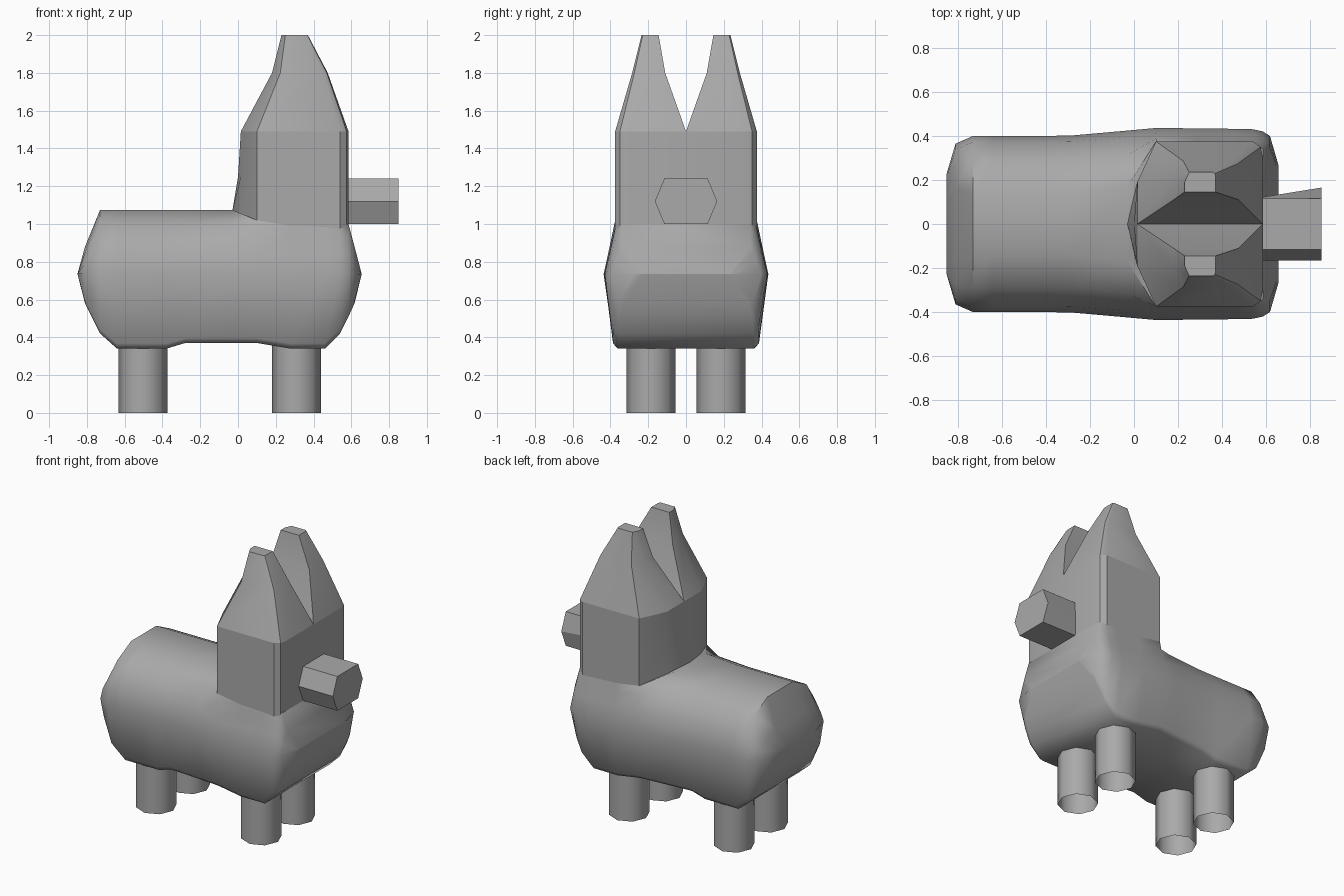
import bpy, bmesh, math

if "Cube" in bpy.data.objects:
    bpy.data.objects.remove(bpy.data.objects["Cube"])

grey = bpy.data.materials.new("plain grey")
grey.use_nodes = True
grey.diffuse_color = (0.4, 0.4, 0.4, 1)
grey.node_tree.nodes["Principled BSDF"].inputs["Base Color"].default_value = grey.diffuse_color


def loft(name, rings, caps=(True, True), angle=35):
    """Skin a list of equally long closed rings of points."""
    bm = bmesh.new()
    loops = [[bm.verts.new(p) for p in ring] for ring in rings]
    n = len(rings[0])
    for a, b in zip(loops, loops[1:]):
        for i in range(n):
            j = (i + 1) % n
            bm.faces.new((a[i], a[j], b[j], b[i]))
    if caps[0]:
        bm.faces.new(loops[0][::-1])
    if caps[1]:
        bm.faces.new(loops[-1])
    bmesh.ops.remove_doubles(bm, verts=bm.verts, dist=0.0005)
    bmesh.ops.recalc_face_normals(bm, faces=bm.faces)
    mesh = bpy.data.meshes.new(name)
    bm.to_mesh(mesh)
    bm.free()
    obj = bpy.data.objects.new(name, mesh)
    bpy.context.collection.objects.link(obj)
    mesh.materials.append(grey)
    bpy.ops.object.select_all(action="DESELECT")
    obj.select_set(True)
    bpy.context.view_layer.objects.active = obj
    bpy.ops.object.shade_smooth_by_angle(angle=math.radians(angle))
    return obj


# Body: cross-sections along x, round on the back and boxy at the chest
MID = 0.735
ROUND = [(0.35, 1), (0.72, 0.78), (0.93, 0.42)]
BOXY = [(0.86, 1), (0.89, 0.78), (0.94, 0.42)]


def body_ring(x, top, bottom, width, box):
    half = []
    for (ry, rz), (by, bz) in zip(ROUND, BOXY):
        half.append((width * (ry + (by - ry) * box), MID + (top - MID) * (rz + (bz - rz) * box)))
    low = MID - bottom
    half += [(width, MID), (width * 0.89, MID - low * 0.93), (width * 0.83, bottom)]
    return [(x, y, z) for y, z in half] + [(x, -y, z) for y, z in reversed(half)]


sections = [  # x, top, bottom, half width, boxiness
    (-0.85, MID, MID, 0.23, 0),
    (-0.81, 0.88, 0.58, 0.365, 0.2),
    (-0.73, 1.075, 0.42, 0.4, 0),
    (-0.64, 1.075, 0.34, 0.4, 0),
    (-0.38, 1.075, 0.34, 0.4, 0),
    (-0.28, 1.075, 0.37, 0.402, 0),
    (-0.03, 1.075, 0.37, 0.424, 0.1),
    (0.1, 1.02, 0.37, 0.436, 1),
    (0.28, 1.0, 0.34, 0.434, 1),
    (0.46, 1.0, 0.34, 0.432, 1),
    (0.54, 1.0, 0.42, 0.43, 1),
    (0.585, 1.0, 0.51, 0.42, 0.9),
    (0.617, 0.88, 0.58, 0.4, 1),
    (0.655, MID, MID, 0.27, 1),
]
loft("body", [body_ring(*s) for s in sections], angle=50)

# Head: upright block with chamfered corners and a blunt ridge behind
plan = [(0.015, 0.19), (0.1, 0.375), (0.54, 0.375), (0.575, 0.35), (0.585, 0.3)]


def head_ring(z, ridge):
    right = [(x, -y, z) for x, y in plan]
    left = [(x, y, z) for x, y in reversed(plan)]
    return [(ridge, 0, z)] + right + left


loft("head", [head_ring(0.95, -0.04), head_ring(1.07, -0.03),
              head_ring(1.25, 0.0), head_ring(1.49, 0.015)], angle=25)

# Ears: half of the head plan drawn up into a narrow tip
ear_plan = [(0.015, 0)] + plan + [(0.585, 0)]


def ear_ring(z, x0, x1, y0, y1, side):
    return [(x0 + (x - 0.015) / 0.57 * (x1 - x0), side * (y0 + y / 0.375 * (y1 - y0)), z)
            for x, y in ear_plan]


for side, label in ((1, "left"), (-1, "right")):
    loft(label + "_ear", [ear_ring(1.49, 0.015, 0.585, 0, 0.375, side),
                          ear_ring(1.8, 0.18, 0.475, 0.11, 0.285, side),
                          ear_ring(2.0, 0.23, 0.37, 0.145, 0.235, side)])

# Snout: hexagonal bar, pinched on one side where it meets the face
hexagon = [(0.165, 1.12), (0.115, 1.24), (-0.115, 1.24),
           (-0.165, 1.12), (-0.115, 1.0), (0.115, 1.0)]
loft("snout", [[(0.57, min(y, 0.12), z) for y, z in hexagon],
               [(0.85, y, z) for y, z in hexagon]], angle=20)

# Legs: eight-sided open tubes
for x, end in ((0.31, "front"), (-0.503, "back")):
    for y, label in ((0.185, "left"), (-0.185, "right")):
        ring = [(x + 0.13 * math.cos(math.tau * i / 8), y + 0.13 * math.sin(math.tau * i / 8))
                for i in range(8)]
        loft(f"{end}_{label}_leg", [[(a, b, z) for a, b in ring] for z in (0, 0.42)],
             caps=(False, False), angle=50)
